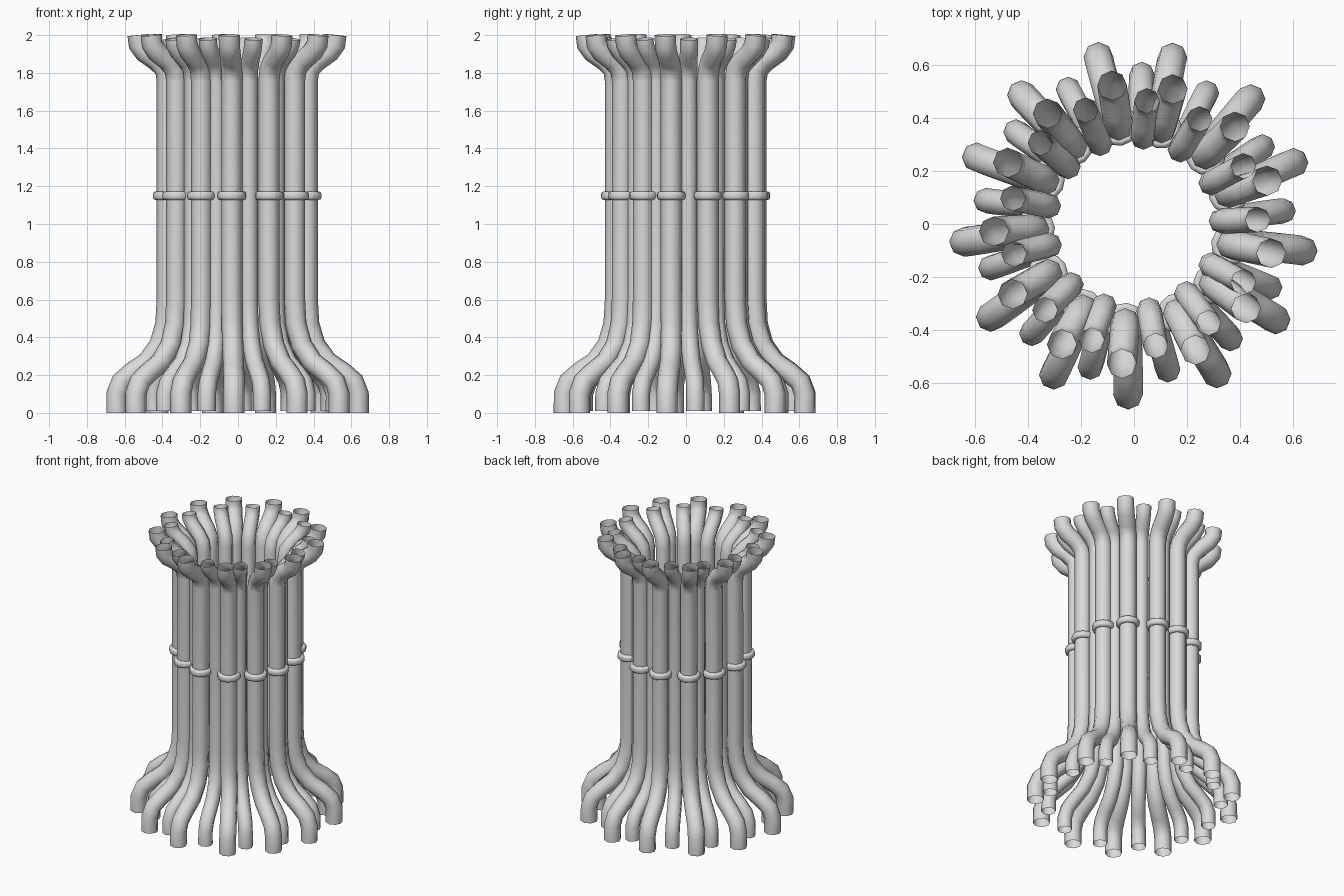
import bpy, bmesh
from math import radians, cos, sin

cube = bpy.data.objects.get("Cube")
if cube:
    bpy.data.objects.remove(cube, do_unlink=True)

# Single light grey material
grey = bpy.data.materials.new("light_grey")
grey.use_nodes = True
grey.diffuse_color = (0.7, 0.7, 0.7, 1)
grey.node_tree.nodes["Principled BSDF"].inputs["Base Color"].default_value = (0.7, 0.7, 0.7, 1)

FOOT_SWING = 3  # degrees each foot drifts around the ring

# Centre lines as (distance from axis, height, share of the swing)
OUTER_PATH = [(.645, 0, 1), (.645, .1, 1), (.62, .165, 1), (.56, .215, .9),
              (.48, .27, .7), (.415, .36, .4), (.383, .47, .1), (.375, .6, 0),
              (.375, 1.76, 0), (.387, 1.82, 0), (.43, 1.865, 0),
              (.495, 1.91, 0), (.525, 1.95, 0), (.53, 2, 0)]
INNER_PATH = [(.565, .01, 1), (.565, .1, 1), (.54, .165, 1), (.485, .215, .9),
              (.42, .27, .7), (.365, .36, .4), (.337, .47, .1), (.33, .6, 0),
              (.33, 1.76, 0), (.341, 1.82, 0), (.38, 1.865, 0),
              (.435, 1.91, 0), (.463, 1.95, 0), (.468, 1.98, 0)]

# Uneven spacing of the pipes around the axis, in degrees
OUTER_ANGLES = [-95, -64, -37, -12, 18, 44, 74, 99, 128, 154, 183, 210, 239]
INNER_ANGLES = [-110, -80, -53, -28, 2, 28, 58, 84, 113, 139, 168, 194, 224]


def pipe(name, path, angle, radius):
    """Open eight-sided tube swept along a bent centre line."""
    curve = bpy.data.curves.new(name, 'CURVE')
    curve.dimensions = '3D'
    curve.bevel_depth = radius
    curve.bevel_resolution = 2
    curve.use_fill_caps = False
    spline = curve.splines.new('POLY')
    spline.points.add(len(path) - 1)
    for point, (r, z, swing) in zip(spline.points, path):
        a = radians(angle + FOOT_SWING * swing)
        point.co = (r * cos(a), r * sin(a), z, 1)
    spline.use_smooth = True
    curve.materials.append(grey)
    obj = bpy.data.objects.new(name, curve)
    bpy.context.collection.objects.link(obj)


def collar(name, angle):
    """Rounded band around an outer pipe."""
    mesh = bpy.data.meshes.new(name)
    bm = bmesh.new()
    bmesh.ops.create_cone(bm, cap_ends=True, segments=12, radius1=.076,
                          radius2=.076, depth=.045)
    rims = [e for e in bm.edges if abs(e.verts[0].co.z - e.verts[1].co.z) < .001]
    bmesh.ops.bevel(bm, geom=rims, offset=.013, segments=2, profile=.5,
                    affect='EDGES')
    for face in bm.faces:
        face.smooth = len(face.verts) == 4
    bm.to_mesh(mesh)
    bm.free()
    mesh.materials.append(grey)
    obj = bpy.data.objects.new(name, mesh)
    a = radians(angle)
    obj.location = (.375 * cos(a), .375 * sin(a), 1.15)
    obj.rotation_euler.z = a
    bpy.context.collection.objects.link(obj)


# Thick outer pipes with collars
for i, angle in enumerate(OUTER_ANGLES):
    pipe(f"outer_pipe_{i + 1}", OUTER_PATH, angle, .056)
    collar(f"collar_{i + 1}", angle)

# Thinner inner pipes in the gaps
for i, angle in enumerate(INNER_ANGLES):
    pipe(f"inner_pipe_{i + 1}", INNER_PATH, angle, .048)
